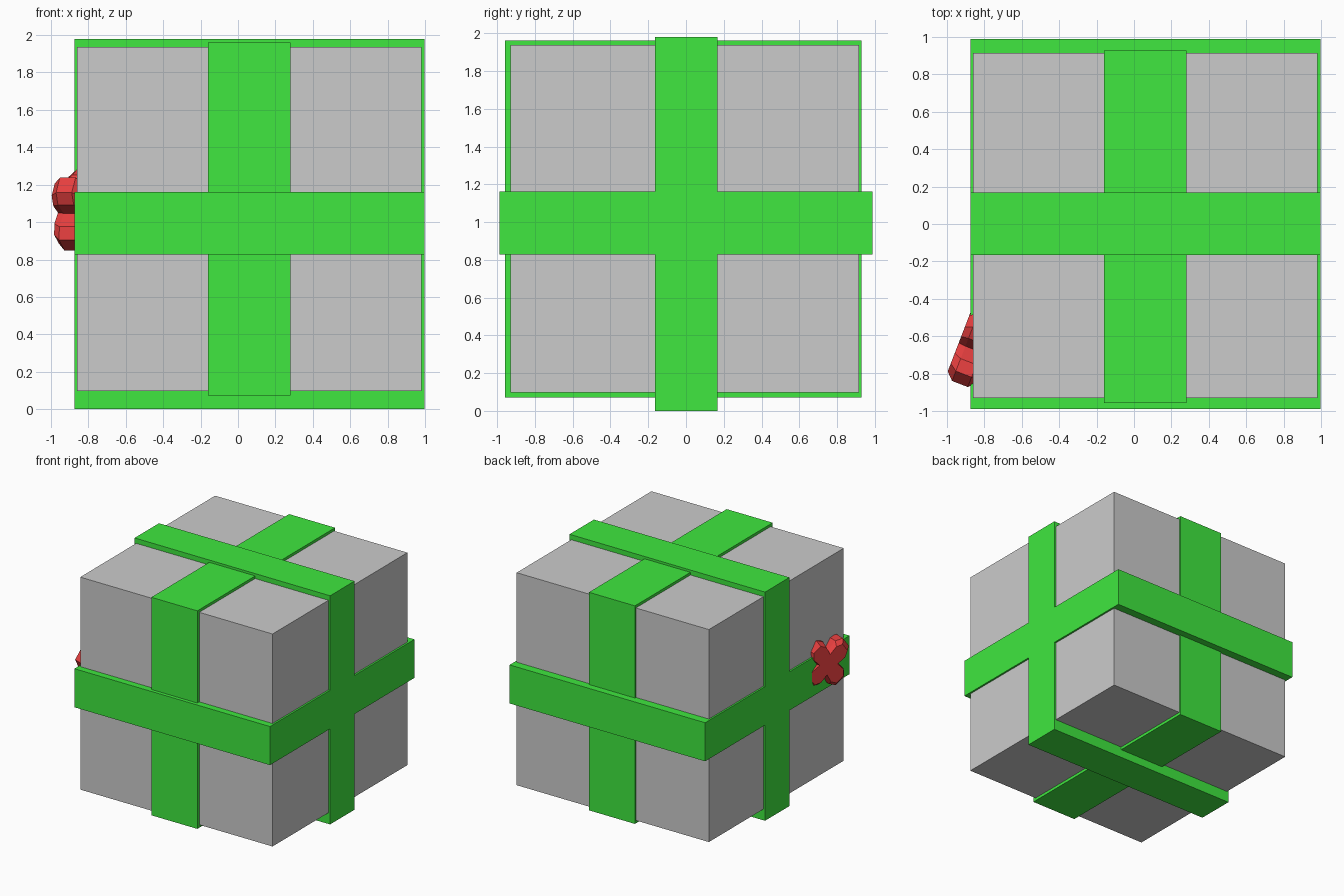
import bpy, bmesh
from math import sin, cos, radians
from mathutils import Vector

if "Cube" in bpy.data.objects:
    bpy.data.objects.remove(bpy.data.objects["Cube"])


def material(name, color):
    m = bpy.data.materials.new(name)
    m.diffuse_color = color
    m.use_nodes = True
    m.node_tree.nodes["Principled BSDF"].inputs["Base Color"].default_value = m.diffuse_color
    return m


def finish(name, bm, mat=None):
    bmesh.ops.recalc_face_normals(bm, faces=bm.faces)
    me = bpy.data.meshes.new(name)
    bm.to_mesh(me)
    bm.free()
    ob = bpy.data.objects.new(name, me)
    bpy.context.collection.objects.link(ob)
    if mat:
        me.materials.append(mat)
    return ob


def box(name, x, y, z, mat=None):
    """Box from (min, max) pairs on each axis."""
    bm = bmesh.new()
    bmesh.ops.create_cube(bm, size=1)
    bmesh.ops.scale(bm, vec=[b - a for a, b in (x, y, z)], verts=bm.verts)
    bmesh.ops.translate(bm, vec=[(a + b) / 2 for a, b in (x, y, z)], verts=bm.verts)
    return finish(name, bm, mat)


green = material("ribbon_green", (0.05, 0.8, 0.05, 1))
red = material("bow_red", (0.8, 0.05, 0.05, 1))

# Gift box and its three wrapped ribbons
box("gift_box", (-0.86, 0.982), (-0.93, 0.915), (0.097, 1.937))
box("ribbon_front_to_back", (-0.16, 0.28), (-0.957, 0.928), (0.072, 1.96), green)
box("ribbon_side_to_side", (-0.875, 0.998), (-0.165, 0.168), (0.0, 1.98), green)
box("ribbon_around", (-0.875, 0.998), (-0.988, 0.988), (0.828, 1.162), green)

# Bow: four-lobed rosette, tilted and half sunk into the left side
centre = Vector((-0.932, -0.622, 1.065))
across = Vector((-0.36, -0.933, 0))
up = Vector((0, 0, 1))
inward = Vector((0.933, -0.36, 0))
lobe = [(-45, 0.105), (-27, 0.19), (-12, 0.236), (12, 0.236), (27, 0.19)]
outline = [(radians(35 + 90 * k + a), r) for k in range(4) for a, r in lobe]

bm = bmesh.new()
rings = []
for depth, scale in ((0, 0.82), (0.04, 1.0), (0.13, 1.0), (0.17, 0.82)):
    rings.append([bm.verts.new(centre + inward * depth
                               + (across * cos(a) + up * sin(a)) * r * scale)
                  for a, r in outline])
n = len(outline)
for lower, upper in zip(rings, rings[1:]):
    for i in range(n):
        j = (i + 1) % n
        bm.faces.new((lower[i], lower[j], upper[j], upper[i]))
bm.faces.new(rings[0])
bm.faces.new(rings[-1])
finish("bow", bm, red)
